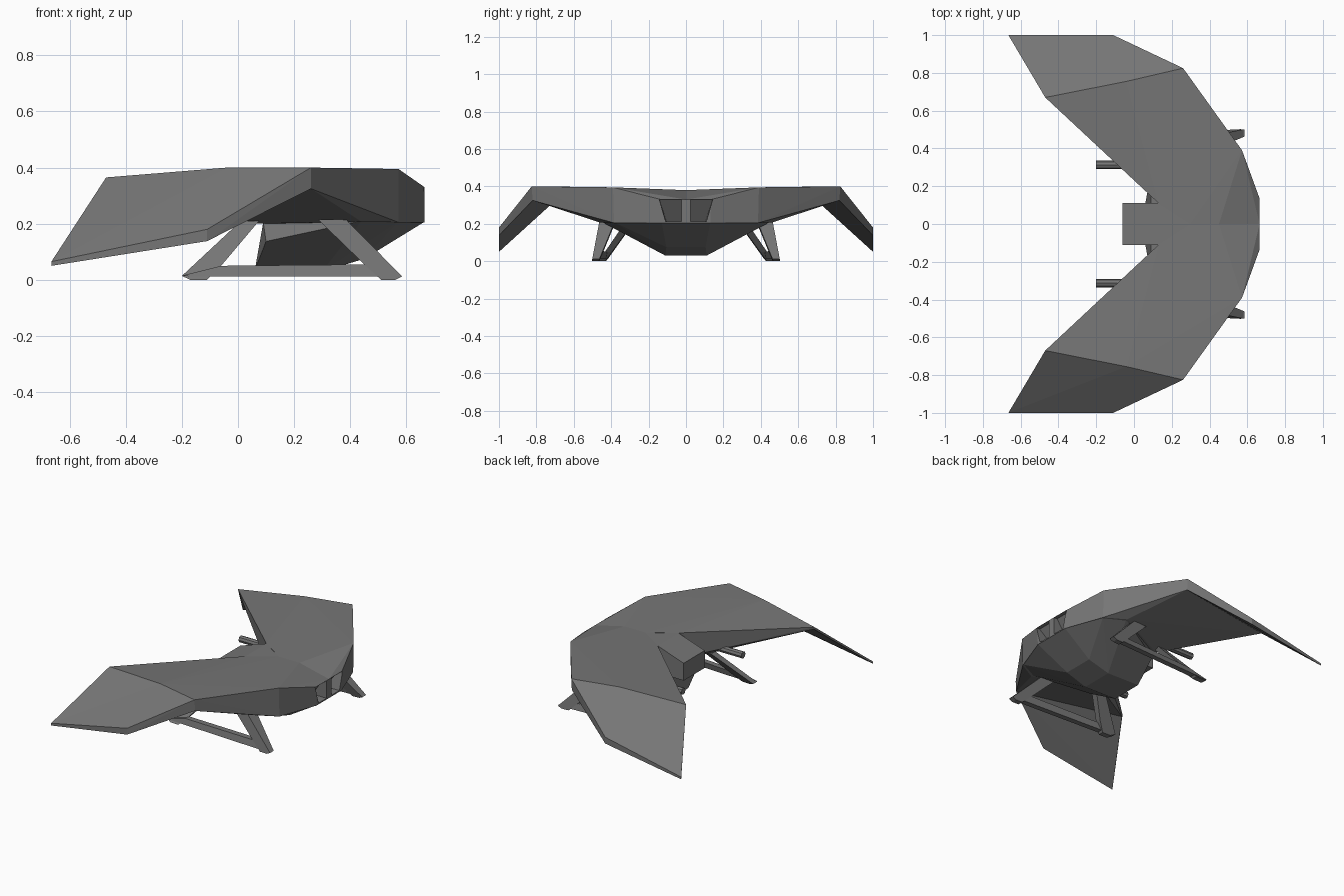
import bpy, bmesh, math

if "Cube" in bpy.data.objects:
    bpy.data.objects.remove(bpy.data.objects["Cube"])

grey = bpy.data.materials.new("hull grey")
grey.diffuse_color = (0.18, 0.18, 0.18, 1)
grey.use_nodes = True
grey.node_tree.nodes["Principled BSDF"].inputs["Base Color"].default_value = grey.diffuse_color


def make(name, groups):
    """One object made of a convex solid per group of points."""
    out = bpy.data.meshes.new(name)
    bm = bmesh.new()
    for pts in groups:
        part = bmesh.new()
        for p in pts:
            part.verts.new(p)
        r = bmesh.ops.convex_hull(part, input=part.verts)
        loose = {v for v in r["geom_interior"] + r["geom_unused"]
                 if isinstance(v, bmesh.types.BMVert)}
        bmesh.ops.delete(part, geom=list(loose), context="VERTS")
        bmesh.ops.dissolve_limit(part, angle_limit=math.radians(0.5),
                                 verts=part.verts, edges=part.edges)
        bmesh.ops.recalc_face_normals(part, faces=part.faces)
        tmp = bpy.data.meshes.new("tmp")
        part.to_mesh(tmp)
        part.free()
        bm.from_mesh(tmp)
        bpy.data.meshes.remove(tmp)
    bm.to_mesh(out)
    bm.free()
    out.materials.append(grey)
    ob = bpy.data.objects.new(name, out)
    bpy.context.collection.objects.link(ob)
    return ob


def flip(pts, s):
    return [(x, s * y, z) for x, y, z in pts]


def both(pts):
    return pts + flip(pts, -1)


# Shared wing stations
fold = [(.26, .825, .40), (.26, .82, .325), (-.04, .755, .40),
        (-.47, .67, .365), (-.465, .67, .35)]
tip = [(-.11, 1, .18), (-.11, 1, .138), (-.665, 1, .065), (-.665, 1, .05)]
nose = [(.572, .39, .395), (.572, .385, .205), (.665, .135, .33), (.665, .13, .205)]
root = [(.44, .46, .207), (.05, .27, .20), (.13, .11, .38), (.15, .11, .205)]
middle = [(.45, 0, .38), (.30, 0, .38), (.665, 0, .33), (.665, 0, .205), (.30, 0, .205)]

# Cutter for the two recessed nose windows, back wall leaning forward at the top
windows = []
for s in (1, -1):
    windows.append(flip([(.69, .025, .329), (.69, .142, .329),
                         (.64, .025, .329), (.64, .142, .329),
                         (.69, .025, .213), (.69, .11, .213),
                         (.56, .025, .213), (.56, .105, .213)], s))
cutter = make("window_cutter", windows)
cutter.hide_render = True
cutter.hide_viewport = True

for s, side in ((1, "left"), (-1, "right")):
    inner = make(side + "_inner_wing", [flip(fold + nose + root + middle, s)])
    cut = inner.modifiers.new("windows", "BOOLEAN")
    cut.operation = "DIFFERENCE"
    cut.solver = "EXACT"
    cut.object = cutter
    make(side + "_wing_tip", [flip(fold + tip, s)])

# Belly with its side chine
make("belly", [both([(.57, .38, .207), (.44, .45, .21), (.665, .13, .207),
                     (.09, .27, .205), (.13, .11, .205), (.10, .295, .137),
                     (.44, .30, .16), (.06, .11, .035), (.30, .11, .03),
                     (.45, .105, .075)])])

# Rear engine block
make("rear_block", [both([(.32, .11, .379), (.13, .11, .379), (-.06, .11, .315),
                          (-.06, .11, .20), (.32, .11, .206)])])


# Landing skids: leaning bar with two legs, drawn in side profile
def skid_piece(profile, lean, base, top, s):
    pts = []
    for x, z in profile:
        y = .445 + .04 * (x + .2) / .785 - lean * z / .2
        w = base + (top - base) * z / .2
        pts += [(x, s * (y + w), z), (x, s * (y - w), z)]
    return pts


pieces = [
    ([(-.2, .015), (.585, .015), (.46, .055), (-.06, .05), (-.17, .012), (.56, .012)], .05, .018, .02),
    ([(-.2, .014), (-.17, 0), (-.11, 0), (-.06, .05), (.075, .21), (.01, .21)], .15, .018, .022),
    ([(.585, .012), (.56, 0), (.51, 0), (.45, .055), (.285, .215), (.385, .215)], .05, .018, .04),
]
for s, side in ((1, "left"), (-1, "right")):
    make(side + "_skid", [skid_piece(*p, s) for p in pieces])

    # Rear facing tubes beside the engine block
    ring = [(math.cos(a * math.pi / 4), math.sin(a * math.pi / 4)) for a in range(8)]
    make(side + "_tube", [[(x, s * .313 + .022 * c, .245 + .022 * d)
                           for x in (-.2, .15) for c, d in ring]])
